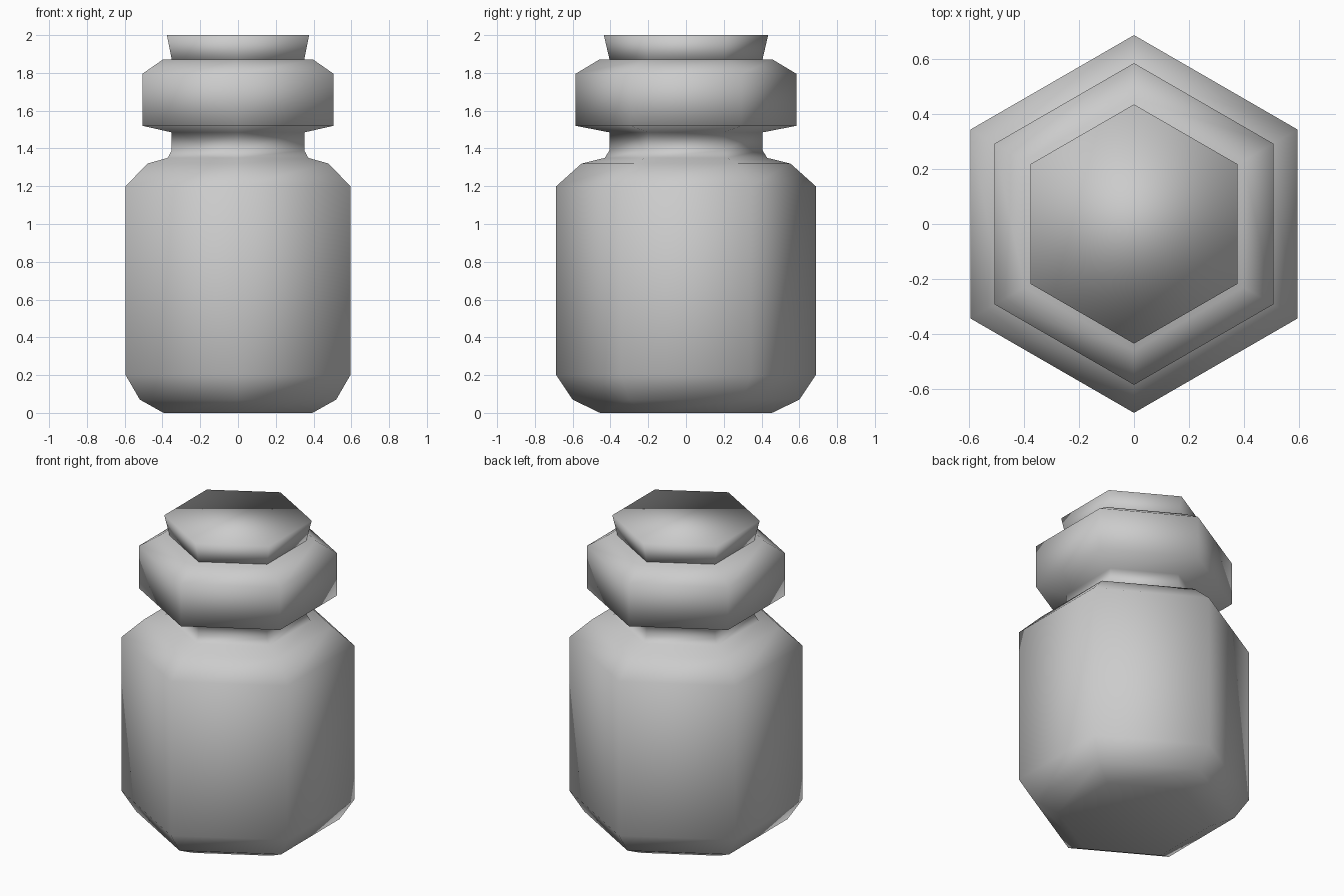
import bpy, bmesh, math

if "Cube" in bpy.data.objects:
    bpy.data.objects.remove(bpy.data.objects["Cube"])

SIDES = 6

grey = bpy.data.materials.new("plain_grey")
grey.diffuse_color = (0.6, 0.6, 0.6, 1)
grey.use_nodes = True
grey.node_tree.nodes["Principled BSDF"].inputs["Base Color"].default_value = grey.diffuse_color


def lathe(name, profile):
    """Six-sided closed solid from (radius, height) rings, corners on the y axis."""
    bm = bmesh.new()
    rings = []
    for r, z in profile:
        rings.append([bm.verts.new((r * math.cos(math.pi / 2 + k * math.tau / SIDES),
                                    r * math.sin(math.pi / 2 + k * math.tau / SIDES), z))
                      for k in range(SIDES)])
    for a, b in zip(rings, rings[1:]):
        for k in range(SIDES):
            n = (k + 1) % SIDES
            bm.faces.new((a[k], a[n], b[n], b[k]))
    bm.faces.new(rings[0][::-1])
    bm.faces.new(rings[-1])
    for f in bm.faces:
        f.smooth = True
    bmesh.ops.recalc_face_normals(bm, faces=bm.faces)
    mesh = bpy.data.meshes.new(name)
    bm.to_mesh(mesh)
    bm.free()
    mesh.materials.append(grey)
    obj = bpy.data.objects.new(name, mesh)
    bpy.context.collection.objects.link(obj)
    return obj


# jar body, shoulder, neck and thick rim
lathe("jar", [(0.455, 0), (0.60, 0.07), (0.687, 0.2), (0.687, 1.2),
              (0.553, 1.32), (0.43, 1.35), (0.405, 1.39), (0.405, 1.485),
              (0.585, 1.52), (0.585, 1.795), (0.46, 1.87)])

# flared stopper seated in the rim
lathe("stopper", [(0.40, 1.85), (0.435, 2.0)])
